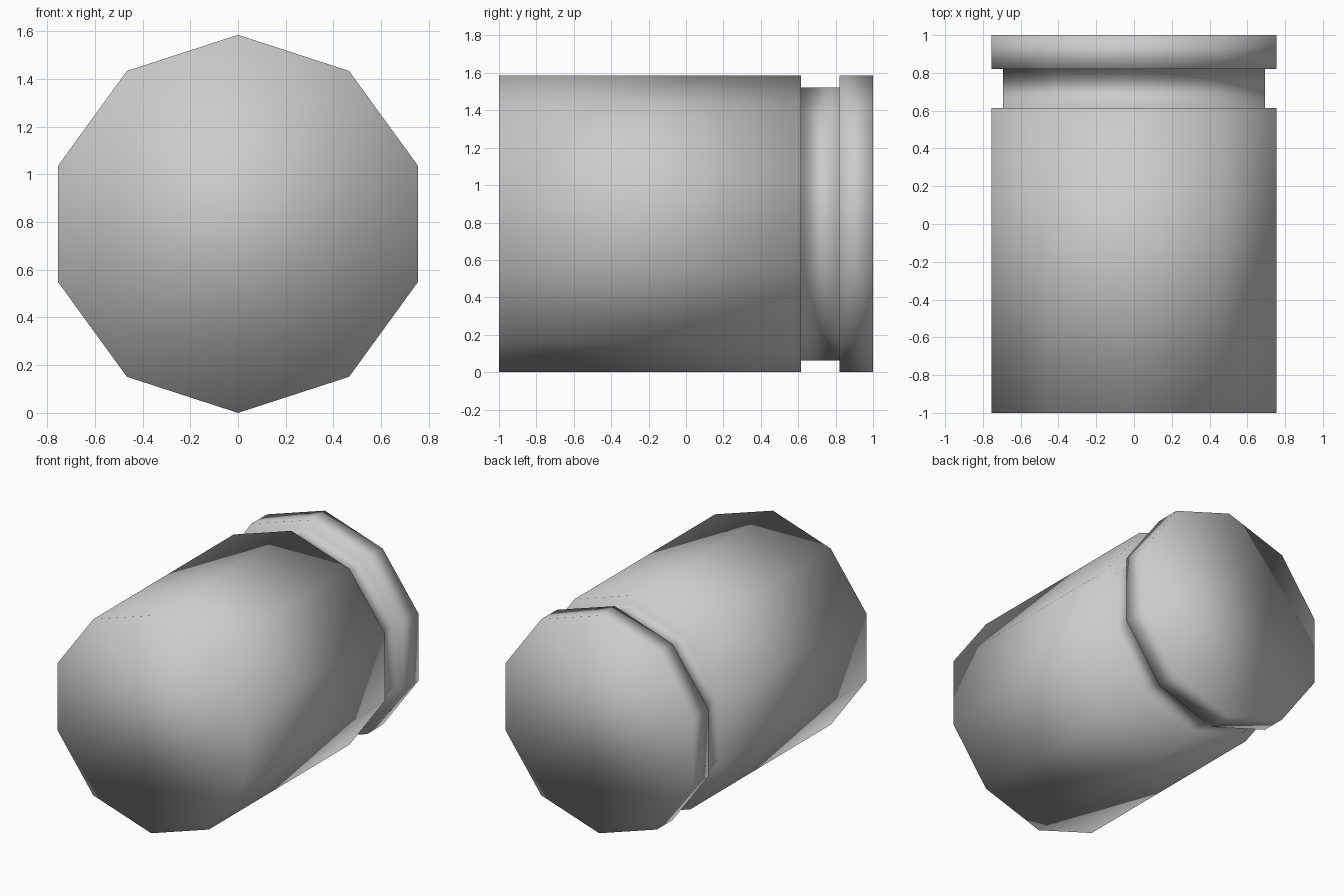
import bpy, bmesh
from math import sin, cos, pi

if "Cube" in bpy.data.objects:
    bpy.data.objects.remove(bpy.data.objects["Cube"])

SIDES = 10
RADIUS = 0.7925
GROOVE = 0.73
# (y, radius) along the barrel: body, groove, end collar
PROFILE = [(-1.0, RADIUS), (0.615, RADIUS), (0.615, GROOVE),
           (0.82, GROOVE), (0.82, RADIUS), (1.0, RADIUS)]

bm = bmesh.new()


def ring(y, r):
    # One ten-sided ring with a corner pointing straight up
    angles = [2 * pi * i / SIDES for i in range(SIDES)]
    return [bm.verts.new((r * sin(a), y, RADIUS + r * cos(a))) for a in angles]


rings = [ring(y, r) for y, r in PROFILE]

# Side walls and groove steps
for a, b in zip(rings, rings[1:]):
    for i in range(SIDES):
        j = (i + 1) % SIDES
        bm.faces.new((a[i], a[j], b[j], b[i]))

# End caps
bm.faces.new(rings[0])
bm.faces.new(rings[-1])
bmesh.ops.recalc_face_normals(bm, faces=bm.faces)

# The whole barrel is smooth shaded, edges included
for f in bm.faces:
    f.smooth = True

mesh = bpy.data.meshes.new("grooved_barrel")
bm.to_mesh(mesh)
bm.free()
barrel = bpy.data.objects.new("grooved_barrel", mesh)
bpy.context.collection.objects.link(barrel)
